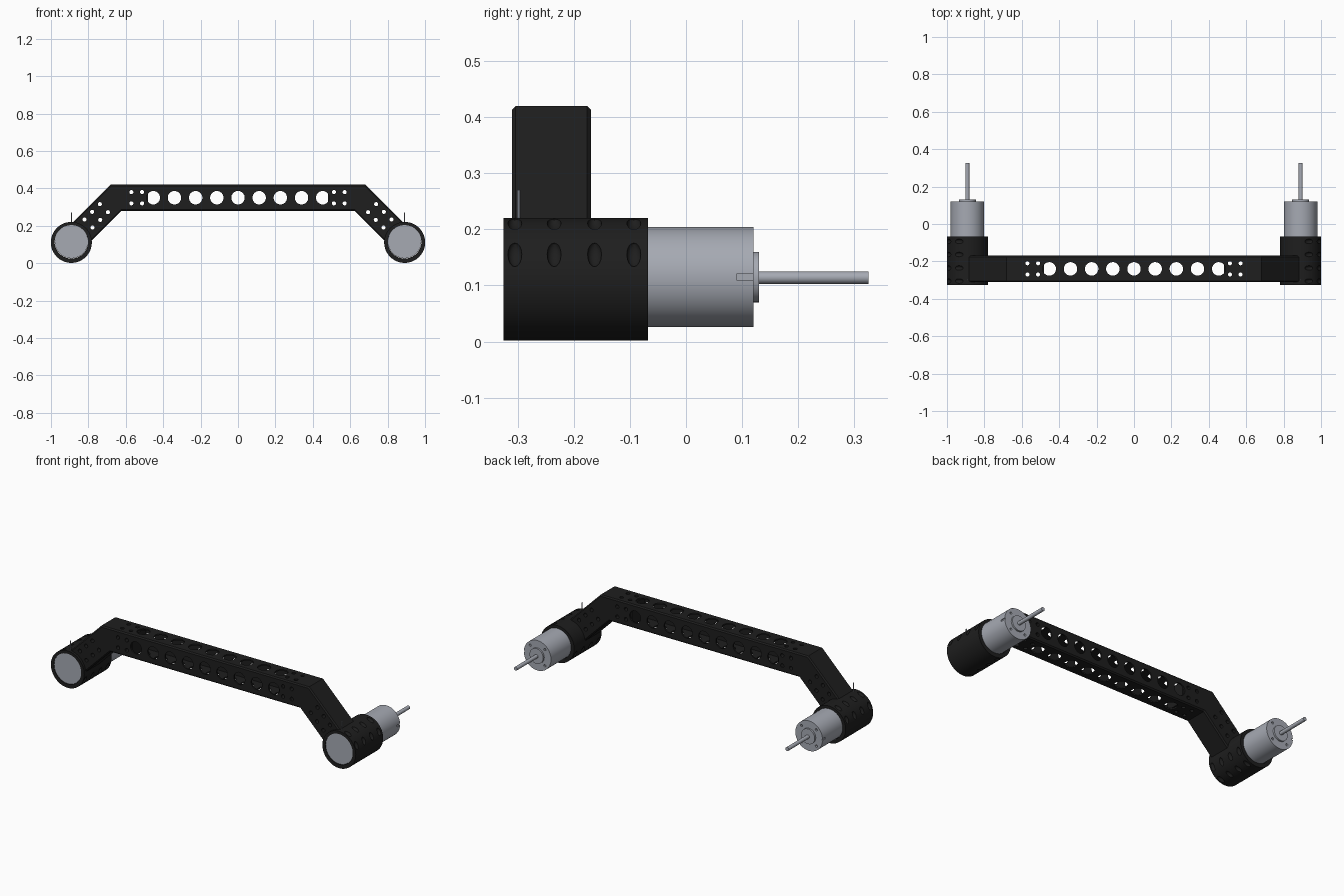
import bpy, bmesh
from math import pi, sin, cos, radians
from mathutils import Matrix, Vector

if "Cube" in bpy.data.objects:
    bpy.data.objects.remove(bpy.data.objects["Cube"])


def material(name, c):
    m = bpy.data.materials.new(name)
    m.diffuse_color = (*c, 1)
    m.use_nodes = True
    m.node_tree.nodes["Principled BSDF"].inputs["Base Color"].default_value = m.diffuse_color
    return m


BLACK = material("black_plastic", (0.013, 0.013, 0.013))
STEEL = material("steel", (0.38, 0.40, 0.45))
Y = Vector((0, 1, 0))
Z = Vector((0, 0, 1))
BY = -0.24          # beam centre line in y
HW = 0.0705         # beam half width


def make(name, bm, mat=None):
    bmesh.ops.recalc_face_normals(bm, faces=bm.faces)
    me = bpy.data.meshes.new(name)
    bm.to_mesh(me)
    bm.free()
    ob = bpy.data.objects.new(name, me)
    bpy.context.collection.objects.link(ob)
    if mat:
        me.materials.append(mat)
    return ob


def add_rod(bm, a, b, r, n=24):
    a, b = Vector(a), Vector(b)
    d = b - a
    m = Matrix.Translation((a + b) / 2) @ Z.rotation_difference(d).to_matrix().to_4x4()
    bmesh.ops.create_cone(bm, cap_ends=True, segments=n, radius1=r, radius2=r,
                          depth=d.length, matrix=m)


def add_box(bm, c, s):
    bmesh.ops.create_cube(bm, size=1, matrix=Matrix.Translation(c) @ Matrix.Diagonal((*s, 1)))


def cut(ob, bm):
    tool = make("cutter", bm)
    mod = ob.modifiers.new("cut", 'BOOLEAN')
    mod.operation, mod.solver, mod.object = 'DIFFERENCE', 'EXACT', tool
    bpy.context.view_layer.objects.active = ob
    bpy.ops.object.modifier_apply(modifier=mod.name)
    bpy.data.objects.remove(tool)


def cut_holes(ob, centres, r, axis, n=20):
    bm = bmesh.new()
    for c in centres:
        add_rod(bm, Vector(c) - axis * 0.15, Vector(c) + axis * 0.15, r, n)
    cut(ob, bm)


def smooth(ob):
    bpy.ops.object.select_all(action='DESELECT')
    ob.select_set(True)
    bpy.context.view_layer.objects.active = ob
    bpy.ops.object.shade_smooth_by_angle(angle=radians(30))


def square_bar(name, top, bottom):
    """Bar between an upper and a lower chain of (x, z), long edges chamfered."""
    bm = bmesh.new()
    chains = [[bm.verts.new((x, BY + s * HW, z)) for x, z in ch]
              for s in (-1, 1) for ch in (top, bottom)]
    long_edges = []
    bm.faces.new(chains[0] + chains[1][::-1])
    bm.faces.new(chains[2] + chains[3][::-1])
    for f, b in ((chains[0], chains[2]), (chains[1], chains[3])):
        for i in range(len(f) - 1):
            bm.faces.new((f[i], f[i + 1], b[i + 1], b[i]))
    for e in (0, -1):
        bm.faces.new([chains[i][e] for i in (0, 1, 3, 2)])
    for ch in chains:
        long_edges += [bm.edges.get(p) for p in zip(ch, ch[1:])]
    bmesh.ops.recalc_face_normals(bm, faces=bm.faces)
    bmesh.ops.bevel(bm, geom=long_edges, offset=0.007, segments=1, affect='EDGES')
    return make(name, bm, BLACK)


# hollow cross beam with lightening and bolt holes on all four sides
beam = square_bar("cross_beam", [(-0.6, 0.42), (0.6, 0.42)], [(-0.6, 0.28), (0.6, 0.28)])
bm = bmesh.new()
add_box(bm, (0, BY, 0.35), (1.4, 0.124, 0.124))
cut(beam, bm)
big = [(i * 0.1132, BY, 0.35) for i in range(-4, 5)]
bolt_x = [s * x for s in (-1, 1) for x in (0.513, 0.57)]
bolts_y = [(x, BY, 0.35 + d) for x in bolt_x for d in (-0.03, 0.03)]
bolts_z = [(x, BY + d, 0.35) for x in bolt_x for d in (-0.03, 0.03)]
for axis, bolts in ((Y, bolts_y), (Z, bolts_z)):
    cut_holes(beam, big, 0.036, axis, 32)
    cut_holes(beam, bolts, 0.011, axis)

for s, side in ((-1, "left"), (1, "right")):
    # elbow with sloping leg down to the clamp
    elbow = square_bar(side + "_elbow_leg",
                       [(s * 0.6, 0.42), (s * 0.681, 0.42), (s * 0.884, 0.218)],
                       [(s * 0.6, 0.28), (s * 0.622, 0.28), (s * 0.784, 0.118)])
    leg_holes = [(s * (0.717 + 0.041 * i + 0.0215 * k), BY, 0.294 - 0.041 * i + 0.0215 * k)
                 for i in range(3) for k in (-1, 1)]
    cut_holes(elbow, leg_holes, 0.011, Y)

    # plug of the elbow inside the beam
    bm = bmesh.new()
    add_box(bm, (s * 0.54, BY, 0.35), (0.12, 0.123, 0.123))
    plug = make(side + "_beam_plug", bm, BLACK)
    for axis, bolts in ((Y, bolts_y), (Z, bolts_z)):
        cut_holes(plug, [p for p in bolts if p[0] * s > 0], 0.011, axis)

    # motor clamp sleeve with slanted screw pockets
    cx, cz = s * 0.891, 0.111
    bm = bmesh.new()
    add_rod(bm, (cx, -0.325, cz), (cx, -0.068, cz), 0.1095, 64)
    clamp = make(side + "_motor_clamp", bm, BLACK)
    bm = bmesh.new()
    add_rod(bm, (cx, -0.4, cz + 0.003), (cx, 0.0, cz + 0.003), 0.0895, 64)
    cut(clamp, bm)
    bm = bmesh.new()
    for y in (-0.305, -0.235, -0.163, -0.093):
        for a in (24, 66, 204, 246):
            t = radians(a)
            out = Vector((s * cos(t), 0, sin(t)))
            tan = Vector((-s * sin(t), 0, cos(t)))
            c = Vector((cx, y, cz)) + out * 0.109
            rot = Matrix((tan, Y, out)).transposed().to_4x4()
            m = Matrix.Translation(c) @ rot @ Matrix.Diagonal((0.024, 0.0125, 0.011, 1))
            bmesh.ops.create_uvsphere(bm, u_segments=16, v_segments=8, radius=1, matrix=m)
    cut(clamp, bm)
    smooth(clamp)

    # motor can with face screw holes and a side notch
    mz = 0.115
    bm = bmesh.new()
    add_rod(bm, (cx, -0.323, mz), (cx, 0.12, mz), 0.089, 64)
    motor = make(side + "_motor_can", bm, STEEL)
    bm = bmesh.new()
    for k in range(4):
        a = pi / 4 + k * pi / 2
        p = Vector((cx + 0.068 * cos(a), 0.11, mz + 0.068 * sin(a)))
        add_rod(bm, p, p + Y * 0.05, 0.007, 16)
    add_box(bm, (cx + s * 0.089, 0.11, mz), (0.01, 0.04, 0.01))
    cut(motor, bm)
    smooth(motor)

    # bearing boss and shaft
    bm = bmesh.new()
    add_rod(bm, (cx, 0.115, mz), (cx, 0.13, mz), 0.045, 40)
    boss = make(side + "_bearing_boss", bm, STEEL)
    bm = bmesh.new()
    add_rod(bm, (cx, 0.128, mz), (cx, 0.158, mz), 0.001, 8)
    bm.free()
    bm = bmesh.new()
    add_rod(bm, (cx, 0.125, mz - 0.001), (cx, 0.325, mz - 0.001), 0.011, 20)
    shaft = make(side + "_shaft", bm, STEEL)
    smooth(boss)
    smooth(shaft)

    # thin pin standing on the clamp
    bm = bmesh.new()
    add_rod(bm, (cx, -0.298, 0.205), (cx, -0.298, 0.27), 0.003, 8)
    make(side + "_clamp_pin", bm, STEEL)
